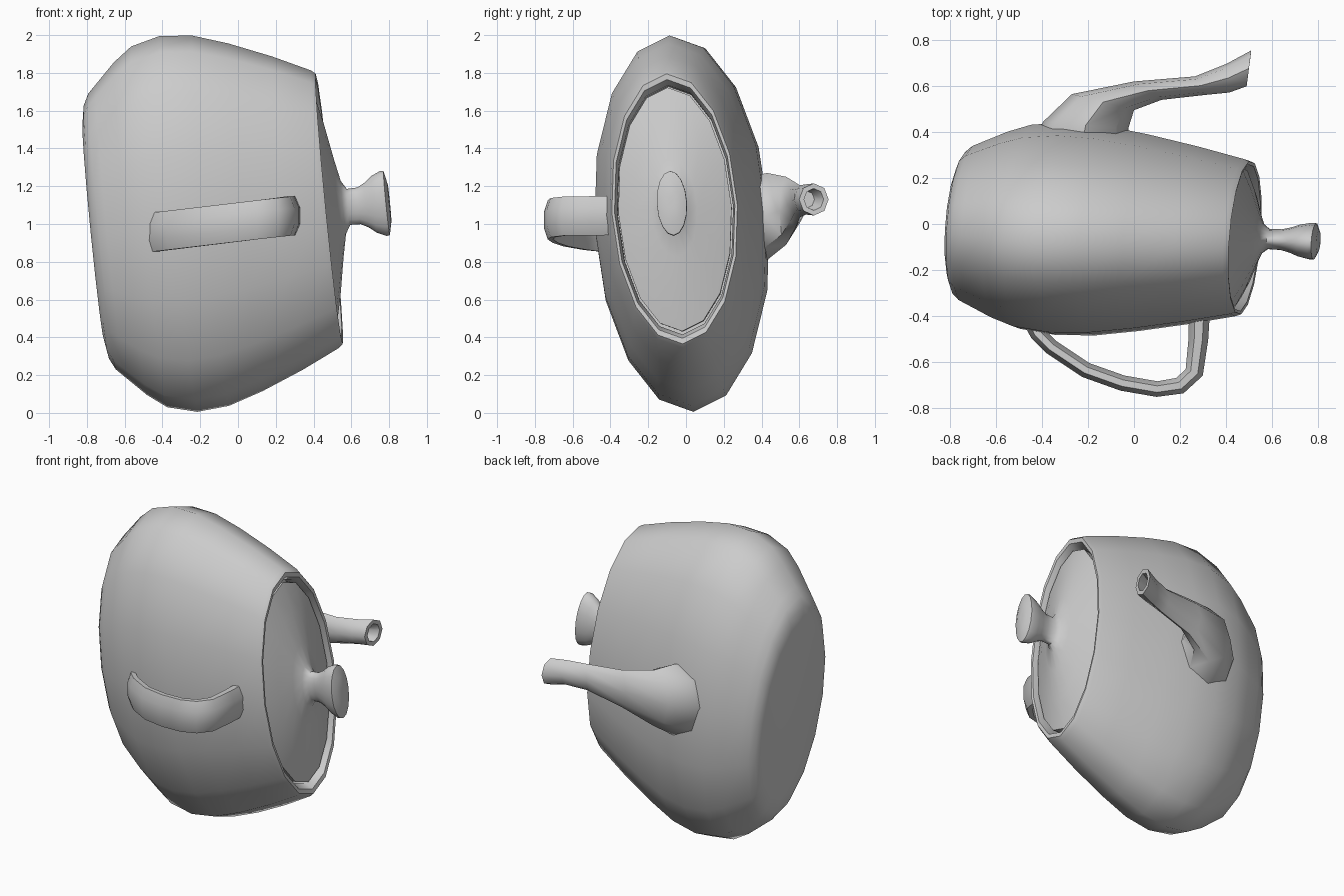
import bpy, math
from mathutils import Vector

cube = bpy.data.objects.get("Cube")
if cube:
    bpy.data.objects.remove(cube, do_unlink=True)

GREY = (0.6, 0.6, 0.6, 1)
mat = bpy.data.materials.new("plain grey")
mat.use_nodes = True
mat.diffuse_color = GREY
mat.node_tree.nodes["Principled BSDF"].inputs["Base Color"].default_value = GREY

# Pot axes: the pot lies on its side, long way up, slightly tilted
LONG = Vector((-0.1, -0.06, 1.0))
SHORT = Vector((0.05, 1.0, 0.06)) * 0.465


def skin(name, rings, cap_start=True, cap_end=True, angle=40):
    """Join equal-length rings of points into one smooth surface."""
    n = len(rings[0])
    verts = [p for ring in rings for p in ring]
    faces = []
    for r in range(len(rings) - 1):
        for i in range(n):
            j = (i + 1) % n
            faces.append((r * n + i, r * n + j, r * n + n + j, r * n + n + i))
    if cap_start:
        faces.append(tuple(reversed(range(n))))
    if cap_end:
        faces.append(tuple(range(len(verts) - n, len(verts))))
    mesh = bpy.data.meshes.new(name)
    mesh.from_pydata(verts, [], faces)
    mesh.materials.append(mat)
    obj = bpy.data.objects.new(name, mesh)
    bpy.context.collection.objects.link(obj)
    bpy.ops.object.select_all(action="DESELECT")
    obj.select_set(True)
    bpy.context.view_layer.objects.active = obj
    bpy.ops.object.mode_set(mode="EDIT")
    bpy.ops.mesh.select_all(action="SELECT")
    bpy.ops.mesh.normals_make_consistent(inside=False)
    bpy.ops.object.mode_set(mode="OBJECT")
    bpy.ops.object.shade_smooth_by_angle(angle=math.radians(angle))
    return obj


def oval(centre, a, b, sides, turn=0.0):
    angles = [2 * math.pi * (i + turn) / sides for i in range(sides)]
    return [centre + a * math.cos(t) + b * math.sin(t) for t in angles]


def turned(profile, sides=16):
    """Rings along the pot axis from (position, radius) pairs."""
    rings = []
    for x, r in profile:
        s = x + 0.32
        centre = Vector((x, -0.02 - 0.05 * s, 1.0 + 0.1 * s))
        rings.append(oval(centre, LONG * r, SHORT * r, sides))
    return rings


# Pot body with a rolled rim and inner lip
body = [(-0.765, 0.58), (-0.75, 0.67), (-0.72, 0.73), (-0.675, 0.775),
        (-0.57, 0.88), (-0.47, 0.955), (-0.315, 0.995), (-0.145, 0.98),
        (0.04, 0.92), (0.26, 0.83), (0.46, 0.735), (0.483, 0.715),
        (0.48, 0.685), (0.43, 0.66), (0.36, 0.66)]
skin("pot_body", turned(body), angle=50)

# Lid with flared knob
lid = [(0.38, 0.64), (0.455, 0.645), (0.497, 0.46), (0.533, 0.26), (0.558, 0.14),
       (0.585, 0.095), (0.64, 0.097), (0.68, 0.118), (0.72, 0.15), (0.77, 0.172),
       (0.787, 0.17), (0.802, 0.1), (0.804, 0.03)]
skin("lid", turned(lid), angle=50)

# Spout: centre, half width in plan, half height
UP = Vector((0, 0, 1))
spout = [((-0.22, 0.38, 1.03), (-0.20, 0.02, 0), 0.23),
         ((-0.21, 0.43, 1.04), (-0.185, 0.015, 0), 0.23),
         ((-0.135, 0.53, 1.07), (-0.135, 0.035, 0), 0.18),
         ((0.06, 0.58, 1.10), (-0.06, 0.04, 0), 0.12),
         ((0.29, 0.602, 1.12), (-0.025, 0.04, 0), 0.085),
         ((0.41, 0.635, 1.13), (-0.005, 0.063, 0), 0.08),
         ((0.50, 0.677, 1.13), (0.01, 0.078, 0), 0.085),
         ((0.50, 0.677, 1.13), (0.007, 0.052, 0), 0.058),
         ((0.42, 0.64, 1.13), (0.004, 0.04, 0), 0.045)]
skin("spout", [oval(Vector(c), Vector(w), UP * h, 8) for c, w, h in spout], angle=50)

# Handle: bent strap with chamfered corners
path = [(-0.46, -0.40), (-0.42, -0.475), (-0.36, -0.535), (-0.21, -0.635),
        (-0.05, -0.692), (0.1, -0.718), (0.2, -0.703), (0.262, -0.645),
        (0.28, -0.5), (0.285, -0.37)]
points = [Vector((x, y, 1.01 + 0.12 * x)) for x, y in path]
rings = []
for i, p in enumerate(points):
    along = points[min(i + 1, len(points) - 1)] - points[max(i - 1, 0)]
    out = along.cross(UP).normalized()
    half = 0.034 + 0.012 * max(0, i - 5) / 4
    rings.append(oval(p, out * half * 1.08, UP * 0.112, 8, 0.5))
skin("handle", rings, angle=50)
